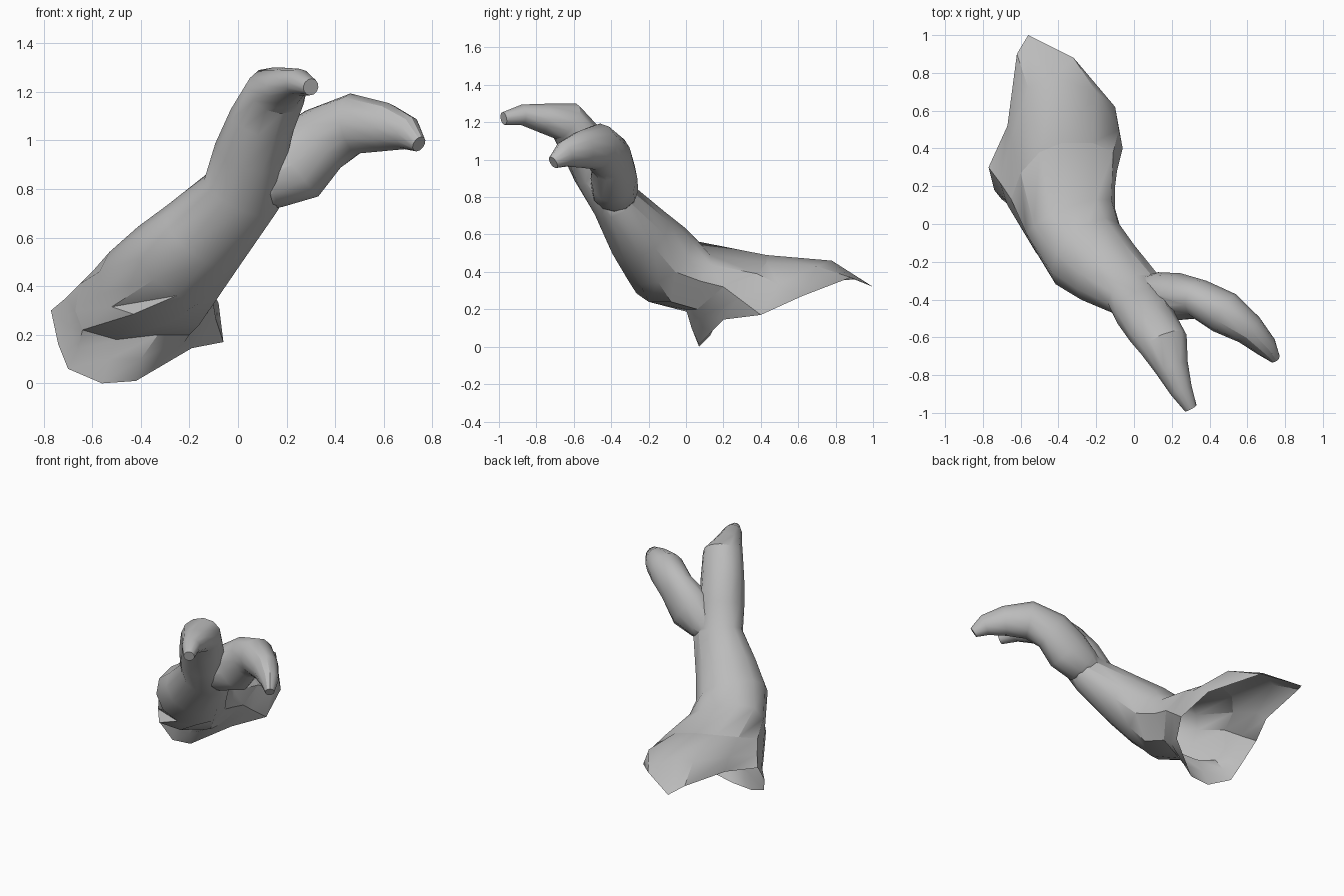
import bpy, bmesh, math
from mathutils import Vector

if "Cube" in bpy.data.objects:
    bpy.data.objects.remove(bpy.data.objects["Cube"])

SIDES = 12
UP = Vector((0, 0, 1))

grey = bpy.data.materials.new("weathered_grey")
grey.diffuse_color = (0.5, 0.5, 0.5, 1)
grey.use_nodes = True
grey.node_tree.nodes["Principled BSDF"].inputs["Base Color"].default_value = grey.diffuse_color


def ovals(sections, start=0):
    """Rings from (x, y, z, half width, half height, roll degrees) along a path."""
    pts = [Vector(s[:3]) for s in sections]
    rings = []
    for i, (_, _, _, a, b, roll) in enumerate(sections):
        d = (pts[min(i + 1, len(pts) - 1)] - pts[max(i - 1, 0)]).normalized()
        w = UP.cross(d).normalized()
        v = d.cross(w)
        r = math.radians(roll)
        ring = []
        for k in range(SIDES):
            t = 2 * math.pi * k / SIDES + math.radians(start) - r
            p, q = a * math.cos(t), b * math.sin(t)
            ring.append(pts[i] + w * (p * math.cos(r) - q * math.sin(r))
                        + v * (p * math.sin(r) + q * math.cos(r)))
        rings.append(ring)
    return rings


def loft(name, rings, floor=None, tip=False):
    """Skin the rings; floor is the middle point of the start cap."""
    verts = [Vector(p) for ring in rings for p in ring]
    faces = []
    for i in range(len(rings) - 1):
        for k in range(SIDES):
            a, b = i * SIDES + k, i * SIDES + (k + 1) % SIDES
            faces.append((a, b, b + SIDES, a + SIDES))
    if floor:
        verts.append(Vector(floor))
        for k in range(SIDES):
            faces.append((len(verts) - 1, (k + 1) % SIDES, k))
    if tip:
        last = (len(rings) - 1) * SIDES
        faces.append(tuple(range(last, last + SIDES)))
    # split the quads so every face is flat
    tris = [(f[0], f[j], f[j + 1]) for f in faces for j in range(1, len(f) - 1)]
    mesh = bpy.data.meshes.new(name)
    mesh.from_pydata(verts, [], tris)
    mesh.materials.append(grey)
    obj = bpy.data.objects.new(name, mesh)
    bpy.context.collection.objects.link(obj)
    return obj


def activate(obj):
    bpy.ops.object.select_all(action='DESELECT')
    obj.select_set(True)
    bpy.context.view_layer.objects.active = obj


# Torn base: outlines run right, top, left, bottom
rim = [(-.06, .40, .17), (-.10, .62, .27), (-.32, .88, .37), (-.56, 1.0, .32),
       (-.62, .90, .36), (-.67, .52, .33), (-.77, .30, .30), (-.74, .18, .16),
       (-.70, .13, .06), (-.56, .07, .00), (-.42, .07, .01), (-.19, .20, .145)]
flare = [(-.09, .28, .26), (-.08, .50, .33), (-.20, .70, .43), (-.42, .78, .46),
         (-.56, .72, .45), (-.65, .45, .40), (-.71, .22, .35), (-.69, .14, .23),
         (-.66, .10, .14), (-.53, .05, .10), (-.40, .03, .10), (-.22, .10, .17)]
crease = [(-.10, .20, .32), (-.11, .38, .39), (-.22, .43, .45), (-.38, .43, .49),
          (-.50, .38, .49), (-.60, .27, .46), (-.65, .13, .41), (-.67, .10, .30),
          (-.64, .05, .22), (-.50, .03, .18), (-.33, .00, .20), (-.20, .06, .20)]
bulge = [(-.10, .08, .35), (-.12, .13, .44), (-.20, .13, .49), (-.32, .10, .53),
         (-.44, .05, .565), (-.53, -.01, .54), (-.57, -.05, .46), (-.56, -.08, .37),
         (-.52, -.15, .315), (-.43, -.265, .285), (-.31, -.20, .24), (-.16, -.08, .24)]

# Trunk running on into the forward branch
trunk_path = ovals([
    (-.25, -.155, .495, .235, .205, -18),
    (-.14, -.255, .61, .205, .178, -22),
    (.015, -.38, .78, .17, .13, -36),
    (.05, -.47, .945, .15, .14, -25),
    (.10, -.55, 1.085, .14, .125, -10),
    (.16, -.64, 1.205, .13, .11, 0),
    (.20, -.76, 1.22, .09, .08, 0),
    (.25, -.88, 1.24, .06, .055, 0),
    (.30, -.975, 1.22, .035, .035, 0)], start=-33)
hollow = Vector((-.33, .12, .38))
trunk = loft("trunk", [crease, bulge] + trunk_path, floor=hollow, tip=True)

# Side branch, fused to the trunk
side = loft("side_branch", ovals([
    (.02, -.37, .78, .09, .08, 0),
    (.12, -.38, .835, .125, .125, 0),
    (.235, -.385, .90, .125, .162, 0),
    (.35, -.40, 1.005, .105, .14, 0),
    (.48, -.47, 1.07, .115, .125, 0),
    (.61, -.56, 1.055, .085, .10, 0),
    (.70, -.65, 1.03, .06, .07, 0),
    (.745, -.71, .985, .03, .035, 0)]), floor=(.02, -.37, .78), tip=True)
activate(trunk)
union = trunk.modifiers.new("fuse", 'BOOLEAN')
union.operation = 'UNION'
union.solver = 'EXACT'
union.object = side
bpy.ops.object.modifier_apply(modifier="fuse")
bpy.data.objects.remove(side)

# Open the hollow end of the trunk
bm = bmesh.new()
bm.from_mesh(trunk.data)
bmesh.ops.delete(bm, geom=[v for v in bm.verts if (v.co - hollow).length < .003],
                 context='VERTS')
bm.to_mesh(trunk.data)
bm.free()

# Flared open skirt behind the trunk
skirt = loft("base_skirt", [rim, flare, crease])

for obj in (trunk, skirt):
    activate(obj)
    bpy.ops.object.shade_smooth_by_angle(angle=math.radians(35))
